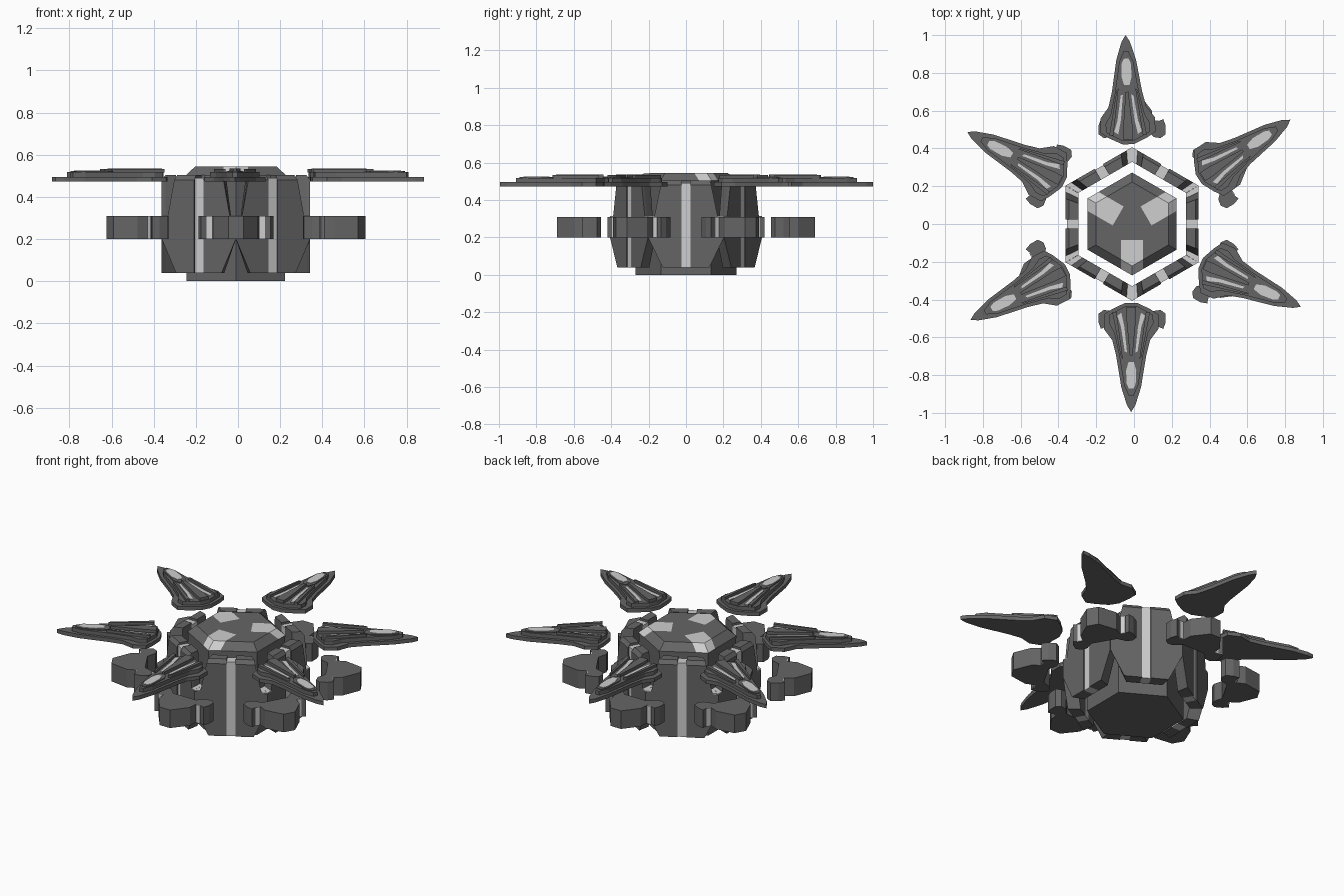
import bpy, bmesh, math
from mathutils import Matrix, Vector

if "Cube" in bpy.data.objects:
    bpy.data.objects.remove(bpy.data.objects["Cube"])


def material(name, v):
    m = bpy.data.materials.new(name)
    m.diffuse_color = (v, v, v, 1)
    m.use_nodes = True
    m.node_tree.nodes["Principled BSDF"].inputs["Base Color"].default_value = m.diffuse_color
    return m


DARK = material("dark grey metal", 0.13)
LIGHT = material("light grey trim", 0.62)
CX = -0.01  # hull axis
CENTRE = Matrix.Translation((CX, 0, 0))


def finish(name, bm, mats, mtx):
    bmesh.ops.recalc_face_normals(bm, faces=bm.faces[:])
    me = bpy.data.meshes.new(name)
    bm.to_mesh(me)
    bm.free()
    for m in mats:
        me.materials.append(m)
    ob = bpy.data.objects.new(name, me)
    ob.matrix_world = mtx
    bpy.context.collection.objects.link(ob)
    return ob


def loft_bm(loops):
    """Closed solid through rings with equal point counts."""
    bm = bmesh.new()
    rings = [[bm.verts.new(p) for p in loop] for loop in loops]
    n = len(rings[0])
    for a, b in zip(rings, rings[1:]):
        for i in range(n):
            j = (i + 1) % n
            bm.faces.new((a[i], a[j], b[j], b[i]))
    bm.faces.new(rings[0])
    bm.faces.new(rings[-1])
    return bm


def loft(name, loops, mat, mtx=CENTRE):
    return finish(name, loft_bm(loops), [mat], mtx)


def prism(name, pts, z0, z1, mat, mtx=CENTRE):
    return loft(name, [[(x, y, z) for x, y in pts] for z in (z0, z1)], mat, mtx)


def mirrored(half):
    """Half outline (u, v >= 0) to a full symmetric outline."""
    return half + [(u, -v) for u, v in reversed(half) if v > 1e-6]


def hexa(r, z):
    return [(r * math.cos(math.radians(30 + 60 * i)),
             r * math.sin(math.radians(30 + 60 * i)), z) for i in range(6)]


def turn(deg):
    return CENTRE @ Matrix.Rotation(math.radians(deg), 4, 'Z')


# central hexagonal core
loft("core", [hexa(0.27, 0), hexa(0.27, 0.495)], DARK)

# bevelled cap with three light patches folded over alternate corners
bm = loft_bm([hexa(0.272, 0.495), hexa(0.272, 0.505), hexa(0.222, 0.545)])
dirs = [Vector((math.cos(math.radians(a)), math.sin(math.radians(a)), 0)) for a in (30, 150, 270)]
for d in dirs:
    side = Vector((-d.y, d.x, 0))
    for co, no in ((side * 0.058, side), (side * -0.058, side), (d * 0.085, d)):
        bmesh.ops.bisect_plane(bm, geom=bm.verts[:] + bm.edges[:] + bm.faces[:],
                               plane_co=co, plane_no=no)
bm.normal_update()
for f in bm.faces:
    c = f.calc_center_median()
    for d in dirs:
        if c.z > 0.51 and c.dot(d) > 0.085 and abs(c.x * d.y - c.y * d.x) < 0.058:
            f.material_index = 1
finish("cap", bm, [DARK, LIGHT], CENTRE)

# outer shell: two tapered panels and one light strip on each hexagon side
IN, OUT = 0.285, 0.352
PANEL = [(0.025, 0.04), (0.125, 0.04), (0.203, 0.20), (0.203, 0.305),
         (0.17, 0.31), (0.135, 0.48), (0.025, 0.48)]
for k in range(6):
    m = turn(60 * k)
    for s in (1, -1):
        def ring(a, top, scale):
            return [(a, s * (t * scale if t > 0.03 else t), top if z == 0.48 else z)
                    for t, z in PANEL]
        loft("shell_panel", [ring(IN, 0.503, IN / OUT), ring(0.335, 0.503, 0.335 / OUT),
                             ring(OUT, 0.48, 1)], DARK, m)
        # light ledge on the corner
        prism("corner_ledge", [(OUT, s * 0.203), (OUT, s * 0.168),
                               (IN, s * 0.137), (IN, s * 0.164)], 0.308, 0.313, LIGHT, m)
    prism("shell_strip", [(IN, -0.026), (OUT - 0.006, -0.026), (OUT - 0.006, 0.026), (IN, 0.026)],
          0.04, 0.49, LIGHT, m)

# floating clamps outside each corner
CLAMP = mirrored([(0.69, 0.035), (0.60, 0.105), (0.545, 0.11), (0.545, 0.14),
                  (0.555, 0.165), (0.52, 0.178), (0.475, 0.178), (0.455, 0.15),
                  (0.46, 0.115), (0.50, 0.075)])
for k in range(6):
    m = turn(30 + 60 * k)
    prism("clamp", CLAMP, 0.20, 0.31, DARK, m)
    for s in (1, -1):
        prism("clamp_light", [(0.54, s * 0.112), (0.549, s * 0.112),
                              (0.549, s * 0.139), (0.54, s * 0.139)], 0.20, 0.31, LIGHT, m)

# hovering blades: u runs from the tip inwards, v is across
BASE = mirrored([(0, 0), (0.035, 0.022), (0.13, 0.052), (0.30, 0.08), (0.38, 0.10),
                 (0.44, 0.145), (0.515, 0.145), (0.545, 0.10), (0.578, 0.03)])
MID = mirrored([(0.085, 0.012), (0.14, 0.037), (0.30, 0.063), (0.42, 0.09),
                (0.47, 0.118), (0.515, 0.115), (0.56, 0.03)])
POD = mirrored([(0.105, 0.012), (0.14, 0.03), (0.26, 0.036), (0.295, 0.018)])
WINDOW = mirrored([(0.125, 0.013), (0.15, 0.024), (0.22, 0.027), (0.265, 0.014)])
SPINE = mirrored([(0.30, 0.007), (0.50, 0.026), (0.555, 0.026)])
RIB = [(0.28, 0.044), (0.29, 0.054), (0.53, 0.10), (0.53, 0.078)]
SLIT = [(0.315, 0.022), (0.32, 0.034), (0.45, 0.054), (0.51, 0.073), (0.525, 0.052), (0.45, 0.036)]
BLADES = [((-0.045, 1.0), 91.5), ((0.828, 0.552), 33), ((0.883, -0.438), -23.5),
          ((-0.015, -0.995), -90), ((-0.865, -0.507), 207.5), ((-0.882, 0.487), 152.5)]
for (tx, ty), ang in BLADES:
    m = Matrix.Translation((tx, ty, 0)) @ Matrix.Rotation(math.radians(ang + 180), 4, 'Z')
    prism("blade_base", BASE, 0.472, 0.495, DARK, m)
    prism("blade_deck", MID, 0.495, 0.518, DARK, m)
    prism("blade_pod", POD, 0.515, 0.523, DARK, m)
    prism("blade_window", WINDOW, 0.52, 0.526, LIGHT, m)
    prism("blade_spine", SPINE, 0.515, 0.535, DARK, m)
    for s in (1, -1):
        prism("blade_rib", [(u, s * v) for u, v in RIB], 0.515, 0.533, DARK, m)
        prism("blade_slit", [(u, s * v) for u, v in SLIT], 0.515, 0.521, LIGHT, m)
